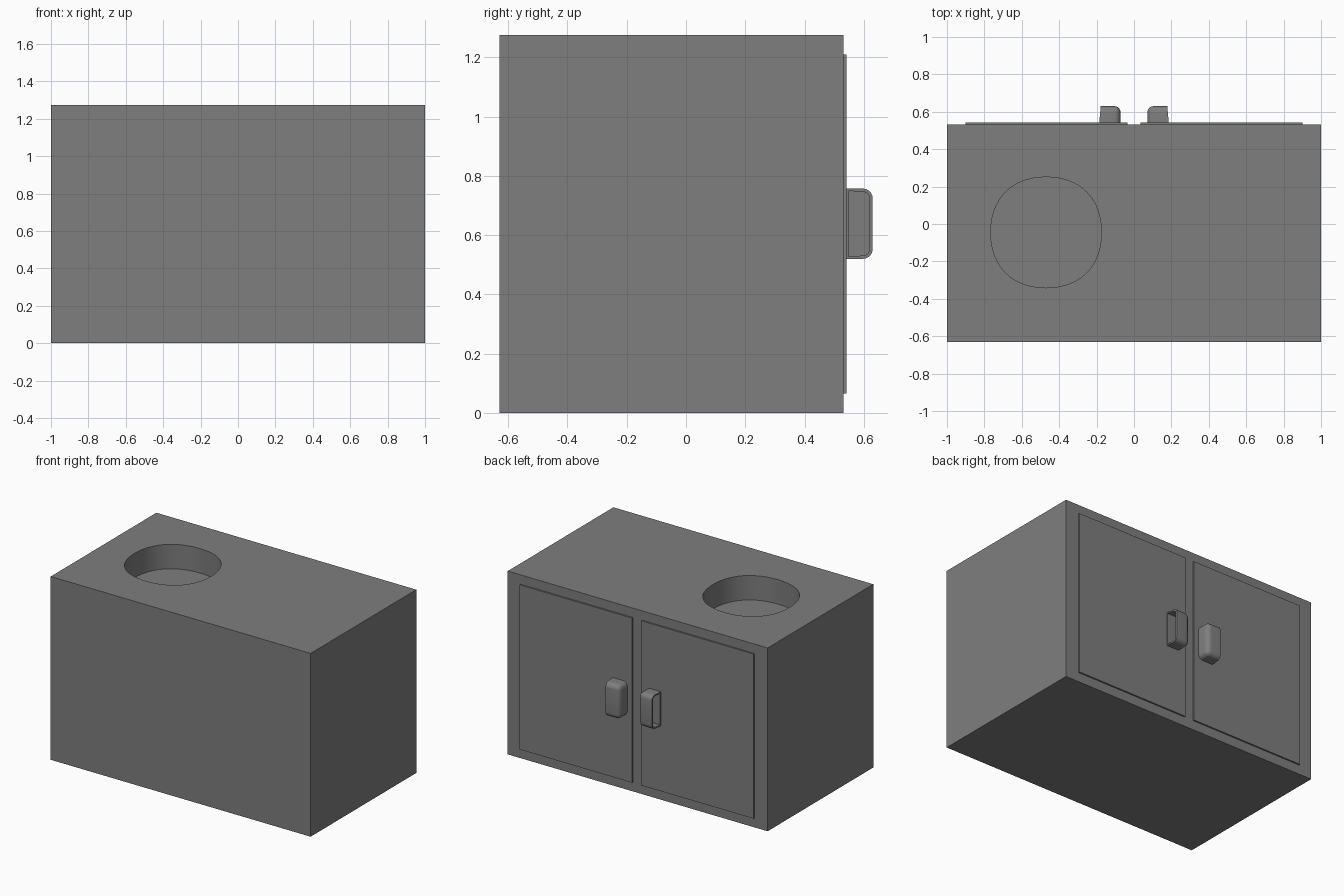
import bpy, bmesh, math
from mathutils import Vector

if "Cube" in bpy.data.objects:
    bpy.data.objects.remove(bpy.data.objects["Cube"])

grey = bpy.data.materials.new("mid_grey")
grey.diffuse_color = (0.21, 0.21, 0.21, 1)
grey.use_nodes = True
grey.node_tree.nodes["Principled BSDF"].inputs["Base Color"].default_value = grey.diffuse_color


def add_object(name, bm):
    bmesh.ops.recalc_face_normals(bm, faces=bm.faces[:])
    mesh = bpy.data.meshes.new(name)
    bm.to_mesh(mesh)
    bm.free()
    mesh.materials.append(grey)
    ob = bpy.data.objects.new(name, mesh)
    bpy.context.collection.objects.link(ob)
    return ob


def box_bm(lo, hi):
    bm = bmesh.new()
    bmesh.ops.create_cube(bm, size=1)
    for v in bm.verts:
        v.co = Vector([lo[i] + (v.co[i] + 0.5) * (hi[i] - lo[i]) for i in range(3)])
    return bm


def activate(ob):
    bpy.ops.object.select_all(action='DESELECT')
    ob.select_set(True)
    bpy.context.view_layer.objects.active = ob


# Cabinet body
TOP = 1.275
body = add_object("cabinet_body", box_bm((-1, -0.63, 0), (1, 0.531, TOP)))

# Basin recess cutter, slightly squarish circle
bm = bmesh.new()
ring = []
for i in range(48):
    a = 2 * math.pi * i / 48
    r = 0.301 - 0.005 * math.cos(4 * a)
    ring.append(bm.verts.new((-0.47 + r * math.cos(a), -0.045 + r * math.sin(a), TOP - 0.17)))
base = bm.faces.new(ring)
ext = bmesh.ops.extrude_face_region(bm, geom=[base])
bmesh.ops.translate(bm, vec=(0, 0, 0.4),
                    verts=[g for g in ext["geom"] if isinstance(g, bmesh.types.BMVert)])
cutter = add_object("recess_cutter", bm)
cutter.hide_render = True
mod = body.modifiers.new("recess", 'BOOLEAN')
mod.operation = 'DIFFERENCE'
mod.solver = 'EXACT'
mod.object = cutter
activate(body)
bpy.ops.object.modifier_apply(modifier=mod.name)
bpy.data.objects.remove(cutter)
activate(body)
bpy.ops.object.shade_smooth_by_angle(angle=math.radians(30))


def make_handle(side, name):
    # Rounded cup, open on the side away from the cabinet middle
    x0, x1 = 0.072, 0.182
    bm = box_bm((x0, 0.540, 0.52), (x1, 0.63, 0.757))

    def on_open(e):
        return all(v.co.x > x1 - 1e-4 for v in e.verts)

    def on_door(e):
        return all(v.co.y < 0.541 for v in e.verts)

    edges = [e for e in bm.edges if not on_open(e) and not on_door(e)]
    bmesh.ops.bevel(bm, geom=edges, offset=0.033, segments=5, profile=0.5, affect='EDGES')
    mouth = max(bm.faces, key=lambda f: f.calc_center_median().x)
    bmesh.ops.inset_region(bm, faces=[mouth], thickness=0.011)
    ext = bmesh.ops.extrude_face_region(bm, geom=[mouth])
    bmesh.ops.translate(bm, vec=(-0.09, 0, 0),
                        verts=[g for g in ext["geom"] if isinstance(g, bmesh.types.BMVert)])
    if mouth.is_valid:
        bmesh.ops.delete(bm, geom=[mouth], context='FACES_ONLY')
    # Slight slant on the mouth, then mirror by side
    for v in bm.verts:
        if v.co.x > x1 - 1e-3:
            v.co.x += 0.004 - 0.09 * (v.co.y - 0.54)
        v.co.x *= side
    ob = add_object(name, bm)
    activate(ob)
    bpy.ops.object.shade_smooth_by_angle(angle=math.radians(35))


# Doors and handles on the back, mirrored in x
for side, label in ((-1, "left"), (1, "right")):
    xa, xb = sorted((side * 0.035, side * 0.9))
    add_object(label + "_door", box_bm((xa, 0.525, 0.065), (xb, 0.542, 1.21)))
    make_handle(side, label + "_handle")
